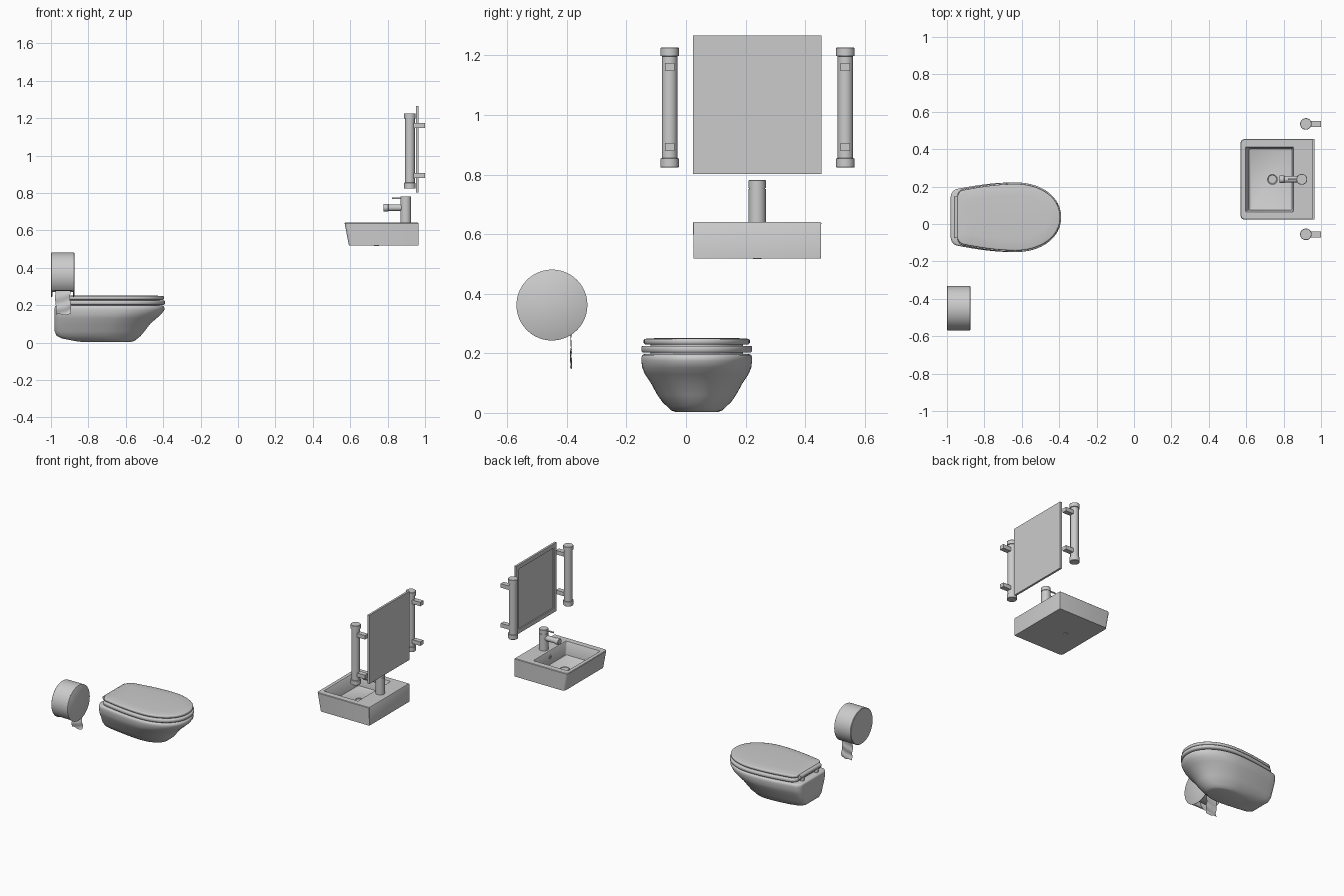
import bpy, bmesh, math
from mathutils import Vector

if "Cube" in bpy.data.objects:
    bpy.data.objects.remove(bpy.data.objects["Cube"])

def finish(name, bm, angle=35):
    bmesh.ops.recalc_face_normals(bm, faces=bm.faces[:])
    me = bpy.data.meshes.new(name)
    bm.to_mesh(me)
    bm.free()
    ob = bpy.data.objects.new(name, me)
    bpy.context.collection.objects.link(ob)
    bpy.ops.object.select_all(action='DESELECT')
    ob.select_set(True)
    bpy.context.view_layer.objects.active = ob
    bpy.ops.object.shade_smooth_by_angle(angle=math.radians(angle))
    return ob

def loft(name, rings, angle=35):
    """Skin closed rings of equal point count and cap both ends."""
    bm = bmesh.new()
    vs = [[bm.verts.new(p) for p in r] for r in rings]
    n = len(vs[0])
    for a, b in zip(vs, vs[1:]):
        for i in range(n):
            j = (i + 1) % n
            bm.faces.new((a[i], a[j], b[j], b[i]))
    bm.faces.new(vs[0])
    bm.faces.new(vs[-1])
    return finish(name, bm, angle)

def lathe(name, base, axis, profile, n=32):
    """Revolve (radius, distance) pairs around an axis starting at base."""
    base, axis = Vector(base), Vector(axis)
    q = Vector((0, 0, 1)).rotation_difference(axis)
    rings = [[base + q @ Vector((r * math.cos(2 * math.pi * i / n),
                                 r * math.sin(2 * math.pi * i / n), h))
              for i in range(n)] for r, h in profile]
    return loft(name, rings)

def box(name, x0, x1, y0, y1, z0, z1):
    return loft(name, [[(x0, y0, z), (x1, y0, z), (x1, y1, z), (x0, y1, z)] for z in (z0, z1)])

# ---- toilet: egg-shaped outline lofted through heights ----
TY = 0.036

def egg(xb, xf, hw, z, back=0.78):
    um, pts = 0.57, []
    for i in range(7):                       # rounded back corner
        a = math.pi / 2 * i / 6
        u = 0.06 * (1 - math.cos(a))
        w = back + (1 - back) * math.sin(math.pi / 2 * u / um) - 0.2 * (1 - math.sin(a))
        pts.append((u, w))
    for i in range(1, 9):                    # widening side
        u = 0.06 + (um - 0.06) * i / 8
        pts.append((u, back + (1 - back) * math.sin(math.pi / 2 * u / um)))
    for i in range(1, 17):                   # rounded front
        a = math.pi / 2 * i / 16
        pts.append((um + (1 - um) * math.sin(a), math.cos(a) ** 0.93 if i < 16 else 0))
    right = [(xb + (xf - xb) * u, TY - hw * w, z) for u, w in pts]
    left = [(x, 2 * TY - y, z) for x, y, z in reversed(right[:-1])]
    return right + left

loft("toilet_bowl", [egg(*r) for r in (
    (-0.83, -0.575, 0.070, 0.003), (-0.87, -0.555, 0.085, 0.008),
    (-0.94, -0.537, 0.100, 0.022), (-0.97, -0.520, 0.115, 0.036),
    (-0.98, -0.500, 0.132, 0.060), (-0.98, -0.470, 0.154, 0.100),
    (-0.98, -0.435, 0.174, 0.130), (-0.98, -0.410, 0.183, 0.152),
    (-0.98, -0.393, 0.186, 0.175), (-0.98, -0.393, 0.186, 0.186),
    (-0.978, -0.397, 0.183, 0.194), (-0.972, -0.405, 0.176, 0.197))], 50)

def slab(name, xb, xf, hw, z0, z1, crown):
    e = 0.005
    return loft(name, [egg(xb + d, xf - d, hw - d, z) for d, z in (
        (0.05, z0), (e, z0), (0, z0 + e), (0, z1 - e), (e * 0.4, z1 - e * 0.3),
        (e * 1.5, z1), (0.06, z1 + crown))], 50)

slab("toilet_seat", -0.945, -0.390, 0.186, 0.202, 0.225, 0)
slab("toilet_lid", -0.945, -0.395, 0.178, 0.229, 0.249, 0.003)
lathe("seat_hinge", (-0.948, TY - 0.11, 0.232), (0, 1, 0), [(0.014, 0), (0.014, 0.22)], 20)
for s in (-1, 1):
    lathe("hinge_post", (-0.948, TY + s * 0.075, 0.19), (0, 0, 1), [(0.012, 0), (0.012, 0.04)], 20)
# spacer pad closing the gap under the seat
loft("seat_pads", [egg(-0.93, -0.42, 0.155, z) for z in (0.19, 0.235)])

# ---- paper dispenser: drum open at the underside ----
PY, PZ, R = -0.45, 0.362, 0.119
for name, x0, x1 in (("dispenser_back", -1.0, -0.993), ("dispenser_cover", -0.882, -0.875)):
    lathe(name, (x0, PY, PZ), (1, 0, 0), [(R - 0.003, 0), (R, 0.003), (R, 0.005), (R - 0.003, x1 - x0)], 48)
bm = bmesh.new()
a0, a1, n = math.radians(-50), math.radians(224), 44
rows = []
for i in range(n + 1):
    a = a0 + (a1 - a0) * i / n
    rows.append([bm.verts.new((x, PY + r * math.cos(a), PZ + r * math.sin(a)))
                 for x, r in ((-0.995, R), (-0.879, R), (-0.879, R - 0.006), (-0.995, R - 0.006))])
for a, b in zip(rows, rows[1:]):
    for k in range(4):
        m = (k + 1) % 4
        bm.faces.new((a[k], a[m], b[m], b[k]))
bm.faces.new(rows[0])
bm.faces.new(rows[-1])
finish("dispenser_shell", bm)
lathe("paper_roll", (-0.98, PY, PZ), (1, 0, 0), [(0.085, 0), (0.085, 0.09)], 40)

# hanging paper sheet with gentle ripples
bm = bmesh.new()
rows = []
for i in range(25):
    t = i / 24
    row = []
    for j in range(7):
        x = -0.975 + 0.08 * j / 6 + 0.003 * math.sin(9 * t)
        y = -0.372 - 0.014 * min(1, 2.5 * t) + 0.004 * t * math.sin(20 * t + 0.5 * j)
        row.append(bm.verts.new((x, y, 0.335 - 0.185 * t + 0.004 * t * math.sin(j * 1.3))))
    rows.append(row)
for a, b in zip(rows, rows[1:]):
    for j in range(6):
        bm.faces.new((a[j], a[j + 1], b[j + 1], b[j]))
finish("paper_sheet", bm)

# ---- wash basin: nested rounded rectangles ----
BY = 0.239

def rect(x0, x1, hw, z, rf, rb):
    pts = []
    for cx, sx, sy, r, start in ((x1, -1, -1, rb, -90), (x1, -1, 1, rb, 0),
                                 (x0, 1, 1, rf, 90), (x0, 1, -1, rf, 180)):
        for k in range(6):
            a = math.radians(start + 18 * k)
            pts.append((cx + sx * r + r * math.cos(a),
                        BY + sy * (hw - r) + r * math.sin(a), z))
    return pts

loft("basin", [rect(*r) for r in (
    (0.593, 0.965, 0.214, 0.519, 0.018, 0.002), (0.570, 0.965, 0.215, 0.638, 0.020, 0.002),
    (0.573, 0.963, 0.212, 0.641, 0.018, 0.001), (0.596, 0.853, 0.174, 0.641, 0.006, 0.006),
    (0.600, 0.850, 0.171, 0.637, 0.006, 0.006), (0.615, 0.845, 0.165, 0.553, 0.012, 0.012),
    (0.622, 0.838, 0.158, 0.548, 0.010, 0.010))])
lathe("basin_drain", (0.74, BY, 0.546), (0, 0, 1),
      [(0.031, 0), (0.031, 0.004), (0.026, 0.006), (0.022, 0.003), (0.008, 0.003)])
lathe("drain_outlet", (0.74, BY, 0.516), (0, 0, 1), [(0.014, 0), (0.014, 0.006)], 20)
lathe("overflow_ring", (0.850, BY, 0.60), (-1, 0, 0), [(0.013, 0), (0.013, 0.006), (0.008, 0.006), (0.008, 0.002)], 20)

# ---- tap ----
r = 0.029
lathe("tap_body", (0.897, BY, 0.638), (0, 0, 1),
      [(r, 0), (r, 0.113), (r - 0.002, 0.114), (r - 0.002, 0.116), (r, 0.117), (r, 0.142), (r - 0.002, 0.144)])
lathe("tap_spout", (0.89, BY, 0.721), (-1, 0, 0), [(0.018, 0), (0.018, 0.085), (0.021, 0.087), (0.021, 0.111), (0.019, 0.113)])
lathe("tap_lever", (0.895, BY, 0.772), (-1, 0, 0), [(0.005, 0), (0.005, 0.072)], 16)

# ---- mirror with recessed glass on the room side ----
def face_ring(x, d):
    y0, y1, z0, z1 = 0.023 + d, 0.455 - d, 0.802 + d, 1.266 - d
    return [(x, y0, z0), (x, y1, z0), (x, y1, z1), (x, y0, z1)]
loft("wall_mirror", [face_ring(0.966, 0), face_ring(0.952, 0), face_ring(0.952, 0.028), face_ring(0.957, 0.030)])

# ---- pair of wall lamps ----
for side, s in (("left", -1), ("right", 1)):
    y = 0.24 + 0.295 * s
    lathe(side + "_lamp", (0.919, y, 0.823), (0, 0, 1),
          [(0.029, 0), (0.031, 0.002), (0.031, 0.031), (0.026, 0.032), (0.026, 0.374),
           (0.031, 0.375), (0.031, 0.401), (0.029, 0.403)])
    for z in (0.893, 1.161):
        box(side + "_lamp_bracket", 0.93, 1.0, y - 0.016, y + 0.016, z - 0.0135, z + 0.0135)
